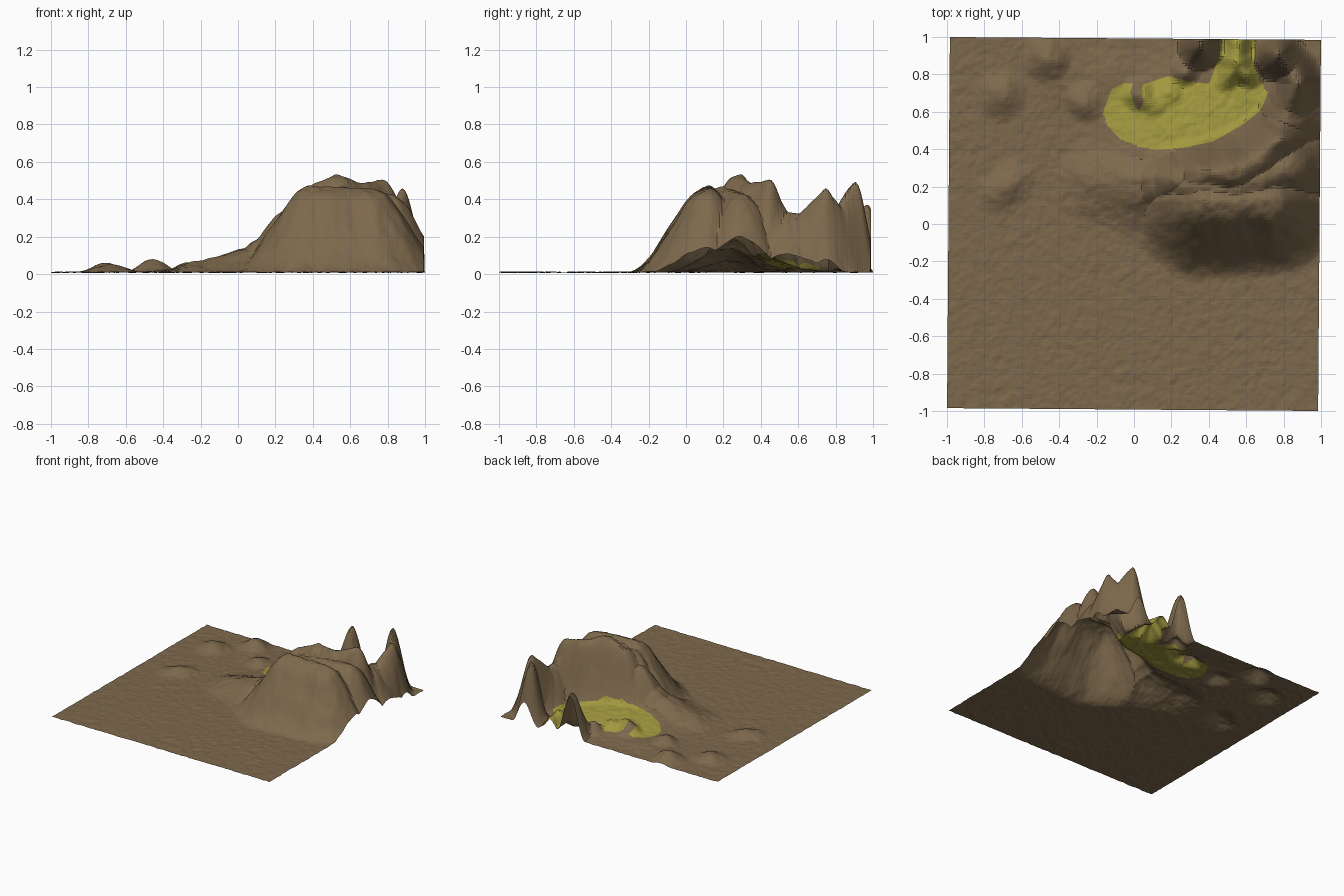
import bpy, bmesh, math
from mathutils import Vector, noise
from mathutils.geometry import intersect_point_line

N = 150          # grid cells per side
HALF = 0.992     # half side of the slightly turned square
TURN = -0.0076

# Ridges: (inner direction, points of x, y, height, inner width, outer width)
RIDGES = [
    # broad southern shoulder
    ((0, 1), [(0.39, 0.12, 0.46, 0.30, 0.44), (0.72, 0.13, 0.445, 0.32, 0.43)]),
    # filled top between shoulder and crest
    ((0, 1), [(0.35, 0.20, 0.42, 0.24, 0.35), (0.55, 0.20, 0.455, 0.26, 0.40),
              (0.80, 0.30, 0.42, 0.33, 0.37)]),
    # crest, with a long low western tail
    ((0, 1), [(-0.18, 0.24, 0.06, 0.25, 0.28), (0.05, 0.23, 0.12, 0.22, 0.34),
              (0.17, 0.24, 0.19, 0.20, 0.32), (0.27, 0.25, 0.34, 0.20, 0.32),
              (0.38, 0.27, 0.46, 0.22, 0.34), (0.53, 0.285, 0.525, 0.24, 0.36),
              (0.65, 0.33, 0.475, 0.24, 0.34), (0.77, 0.45, 0.49, 0.20, 0.28)]),
    # eastern rim with two spikes
    ((-1, 0), [(0.77, 0.45, 0.49, 0.19, 0.28), (0.81, 0.54, 0.32, 0.17, 0.30),
               (0.82, 0.61, 0.31, 0.15, 0.26), (0.875, 0.75, 0.45, 0.14, 0.16),
               (0.84, 0.82, 0.36, 0.13, 0.16), (0.77, 0.90, 0.485, 0.14, 0.15)]),
    # narrow spike on the back edge
    ((0, -1), [(0.355, 0.95, 0.35, 0.15, 0.13), (0.36, 0.97, 0.36, 0.15, 0.13)]),
]

# Small mounds: x, y, height, radius
MOUNDS = [
    (-0.46, 0.89, 0.065, 0.15), (-0.71, 0.69, 0.05, 0.16), (-0.64, 0.23, 0.03, 0.14),
    (-0.72, 0.17, 0.03, 0.14), (-0.27, 0.65, 0.05, 0.13), (0.03, 0.69, 0.07, 0.11),
    (0.10, 0.63, 0.03, 0.09), (0.18, 0.70, 0.03, 0.10), (0.27, 0.82, 0.07, 0.10),
    (0.55, 0.87, 0.13, 0.14), (0.50, 0.77, 0.05, 0.08), (0.62, 0.79, 0.06, 0.08),
    (0.55, 1.00, 0.10, 0.12), (-0.15, 0.80, 0.02, 0.18), (-0.38, 0.78, 0.015, 0.2),
]

POOL = [(-0.165, 0.60), (-0.14, 0.52), (-0.08, 0.46), (0.02, 0.415), (0.12, 0.395),
        (0.25, 0.405), (0.42, 0.44), (0.58, 0.53), (0.68, 0.61), (0.715, 0.70),
        (0.67, 0.77), (0.645, 0.85), (0.65, 1.1), (0.47, 1.1), (0.46, 0.90),
        (0.40, 0.75), (0.30, 0.76), (0.18, 0.79), (0.03, 0.74), (-0.05, 0.755),
        (-0.12, 0.72)]
ISLAND = [(-0.02, 0.70), (0.0, 0.64), (0.03, 0.60), (0.05, 0.66), (0.04, 0.71),
          (0.05, 0.76), (0.0, 0.77)]


def bell(t):
    return 0.5 + 0.5 * math.cos(math.pi * min(t, 1.0))


def ridge_height(x, y):
    best = 0.0
    for (nx, ny), pts in RIDGES:
        for a, b in zip(pts, pts[1:]):
            ex, ey = b[0] - a[0], b[1] - a[1]
            t = ((x - a[0]) * ex + (y - a[1]) * ey) / (ex * ex + ey * ey)
            t = max(0.0, min(1.0, t))
            cx, cy, h, wi, wo = (p + (q - p) * t for p, q in zip(a, b))
            dx, dy = x - cx, y - cy
            d = math.hypot(dx, dy)
            side = max(0.0, (dx * nx + dy * ny) / d) if d > 1e-6 else 0.0
            best = max(best, h * bell(d / (wo + (wi - wo) * side)))
    return best


def height(x, y):
    # uneven ground: bend the coordinates a little
    wx = x + 0.012 * noise.noise(Vector((x * 9, y * 9, 1.3)))
    wy = y + 0.012 * noise.noise(Vector((x * 9, y * 9, 5.9)))
    # low apron around the pool and the western foot of the hill
    apron = 0.075 * bell(math.hypot((x - 0.25) / 0.65, (y - 0.42) / 0.60))
    ridge = ridge_height(wx, wy)
    z = max(ridge, apron) + 0.4 * min(ridge, apron) * (1 - min(1, ridge / 0.3))
    for mx, my, h, r in MOUNDS:
        z += h * bell(math.hypot(wx - mx, wy - my) / r)
    # rough ground, stronger on the slopes
    rough = noise.noise(Vector((x * 17, y * 17, 3.1)))
    fine = noise.noise(Vector((x * 38, y * 38, 8.7)))
    return max(0.0, 0.010 + z + rough * (0.004 + 0.02 * min(z, 0.3)) + fine * 0.003)


def inside(x, y, poly):
    hit = False
    for (x1, y1), (x2, y2) in zip(poly, poly[1:] + poly[:1]):
        if (y1 > y) != (y2 > y) and x < (x2 - x1) * (y - y1) / (y2 - y1) + x1:
            hit = not hit
    return hit


def snap(x, y, poly, reach):
    # pull vertices close to an outline onto it, for a clean colour border
    p, best, dist = Vector((x, y)), Vector((x, y)), reach
    for a, b in zip(poly, poly[1:] + poly[:1]):
        a, b = Vector(a), Vector(b)
        q, t = intersect_point_line(p, a, b)
        q = a.lerp(b, max(0.0, min(1.0, t)))
        if (q - p).length < dist:
            best, dist = q, (q - p).length
    return best.x, best.y


def material(name, rgb):
    m = bpy.data.materials.new(name)
    m.diffuse_color = (*rgb, 1)
    return m


# Terrain sheet
bm = bmesh.new()
cell = 2 * HALF / N
c, s = math.cos(TURN), math.sin(TURN)
grid = []
for j in range(N + 1):
    row = []
    for i in range(N + 1):
        u, v = -HALF + i * cell, -HALF + j * cell
        x, y = u * c - v * s, u * s + v * c
        if 0 < i < N and 0 < j < N and -0.2 < x < 0.75 and y > 0.37:
            x, y = snap(x, y, POOL, cell * 0.45)
            x, y = snap(x, y, ISLAND, cell * 0.45)
        row.append(bm.verts.new((x, y, height(x, y))))
    grid.append(row)

for j in range(N):
    for i in range(N):
        q = (grid[j][i], grid[j][i + 1], grid[j + 1][i + 1], grid[j + 1][i])
        for tri in ((q[0], q[1], q[2]), (q[0], q[2], q[3])):
            f = bm.faces.new(tri)
            m = f.calc_center_median()
            f.material_index = int(inside(m.x, m.y, POOL) and not inside(m.x, m.y, ISLAND))

mesh = bpy.data.meshes.new("terrain")
bm.to_mesh(mesh)
bm.free()
mesh.materials.append(material("earth brown", (0.205, 0.14, 0.073)))
mesh.materials.append(material("pool yellow", (0.36, 0.32, 0.05)))
terrain = bpy.data.objects.new("terrain", mesh)
bpy.context.collection.objects.link(terrain)
